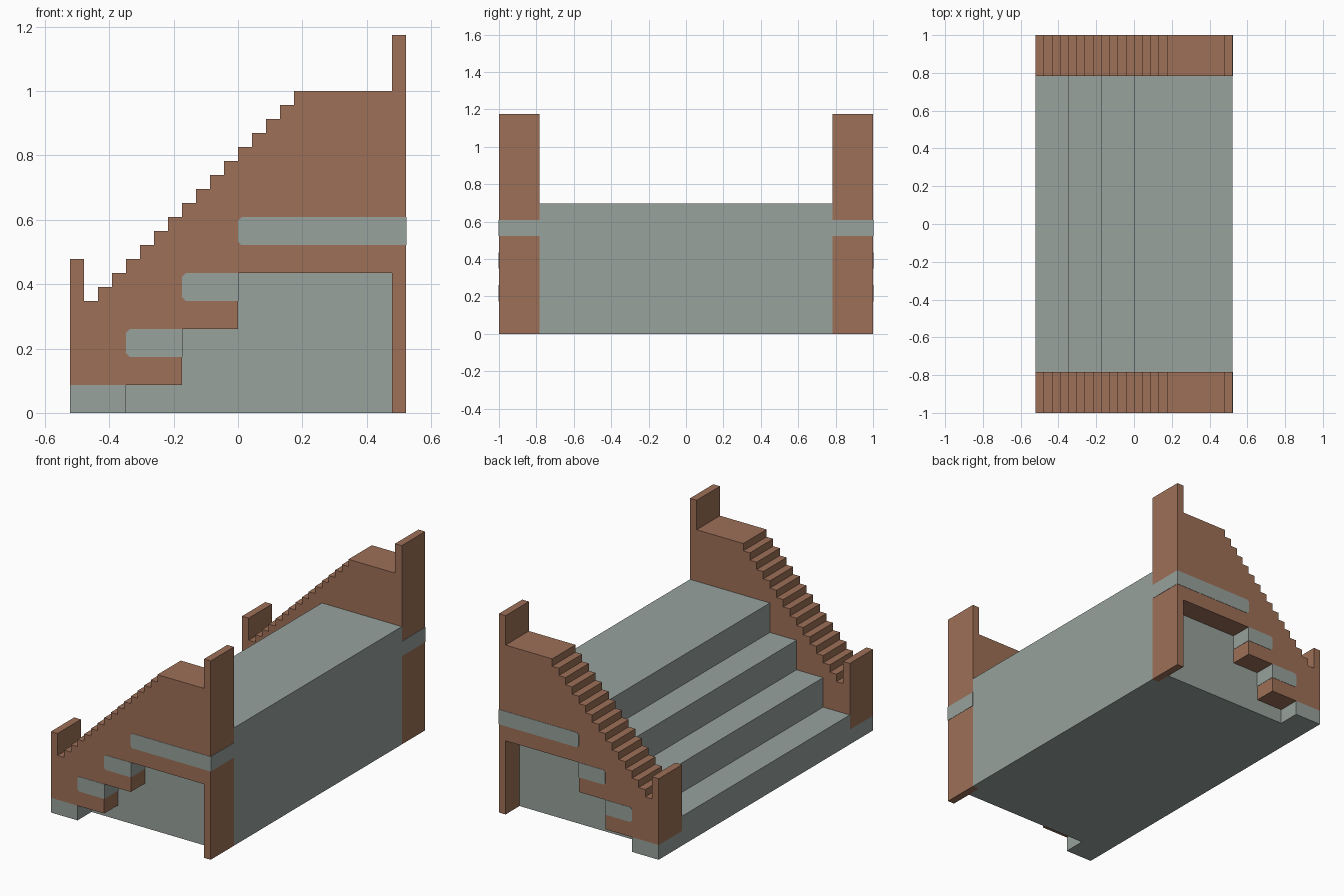
import bpy
import bmesh

cube = bpy.data.objects.get("Cube")
if cube:
    bpy.data.objects.remove(cube, do_unlink=True)

U = 1 / 23      # one grid module
EPS = 0.04      # how far inlaid bands stand proud, in modules


def make_material(name, color):
    mat = bpy.data.materials.new(name)
    mat.use_nodes = True
    mat.diffuse_color = (*color, 1)
    mat.node_tree.nodes["Principled BSDF"].inputs["Base Color"].default_value = (*color, 1)
    return mat


BROWN = make_material("brown_brick", (0.34, 0.16, 0.095))
GRAY = make_material("gray_stone", (0.31, 0.36, 0.335))


def extrude_profile(name, profile, y0, y1, mat):
    """Extrude an (x, z) outline along y, all in modules."""
    bm = bmesh.new()
    face = bm.faces.new([bm.verts.new((x * U, y0 * U, z * U)) for x, z in profile])
    ext = bmesh.ops.extrude_face_region(bm, geom=[face])
    verts = [v for v in ext["geom"] if isinstance(v, bmesh.types.BMVert)]
    bmesh.ops.translate(bm, verts=verts, vec=(0, (y1 - y0) * U, 0))
    bmesh.ops.recalc_face_normals(bm, faces=bm.faces)
    mesh = bpy.data.meshes.new(name)
    bm.to_mesh(mesh)
    bm.free()
    mesh.materials.append(mat)
    obj = bpy.data.objects.new(name, mesh)
    bpy.context.collection.objects.link(obj)
    return obj


# Wide central steps
steps = [(12, 0), (-12, 0)]
for i in range(4):
    steps += [(-12 + 4 * i, 4 * i + 4), (-8 + 4 * i, 4 * i + 4)]
steps[-1] = (12, 16)
extrude_profile("wide_steps", steps, -18, 18, GRAY)

# Side wall outline: front post, small stair treads, landing, back post
wall = [(-12, 2), (-12, 11), (-11, 11)]
for i in range(15):
    wall += [(-11 + i, 8 + i), (-10 + i, 8 + i)]
wall += [(4, 23), (11, 23), (11, 27), (12, 27), (12, 0), (11, 0)]
# Stepped opening underneath
opening = [(11, 10), (0, 10), (0, 6), (-4, 6), (-4, 2)]
wall += opening

for side, s in (("right", -1), ("left", 1)):
    extrude_profile(side + "_stair_wall", wall, s * 18, s * 23, BROWN)
    extrude_profile(side + "_recess_wall",
                    [(11, 0)] + opening + [(-8, 2), (-8, 0)],
                    s * 18, s * 20, GRAY)
    extrude_profile(side + "_front_footing",
                    [(-12, 0), (-12, 2), (-8, 2), (-8, 0)],
                    s * 18, s * 23, GRAY)
    # Inlaid bands, with slightly clipped front corners
    for i, x1 in enumerate((-4, 0, 12)):
        x0, z0, c = -8 + 4 * i, 4 + 4 * i, 0.25
        x1 += EPS
        z1 = z0 + 2
        band = [(x0, z0 + c), (x0, z1 - c), (x0 + c, z1),
                (x1, z1), (x1, z0), (x0 + c, z0)]
        inner = 18 if i == 2 else 20
        extrude_profile(f"{side}_band_{i + 1}", band, s * inner, s * (23 + EPS), GRAY)
